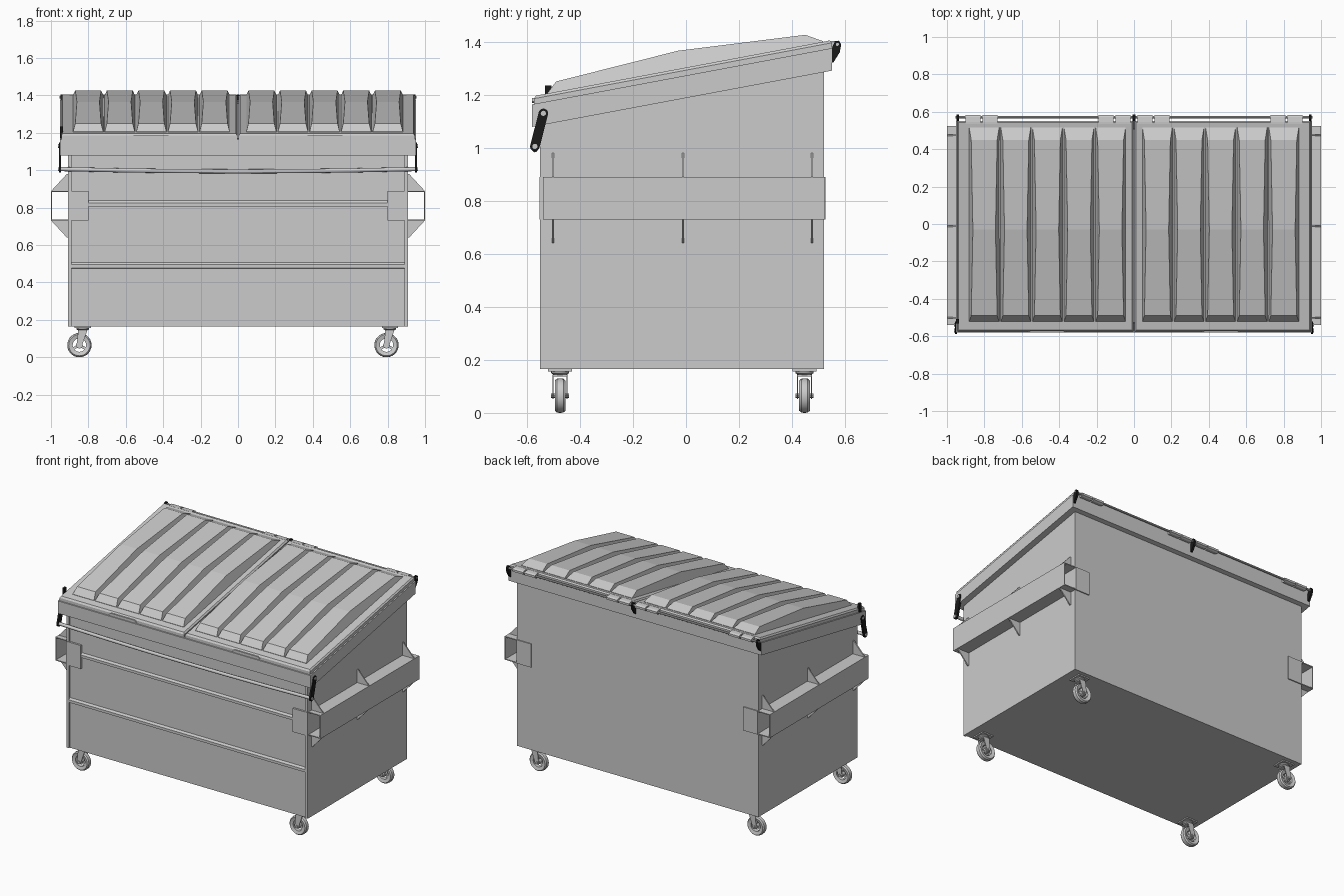
import bpy, bmesh, math
from mathutils import Vector

if "Cube" in bpy.data.objects:
    bpy.data.objects.remove(bpy.data.objects["Cube"])

BLACK = bpy.data.materials.new("black_paint")
BLACK.diffuse_color = (0.01, 0.01, 0.01, 1)
BLACK.use_nodes = True
BLACK.node_tree.nodes["Principled BSDF"].inputs["Base Color"].default_value = BLACK.diffuse_color


def finish(name, bm, mat=None, smooth=False):
    bmesh.ops.recalc_face_normals(bm, faces=bm.faces[:])
    me = bpy.data.meshes.new(name)
    bm.to_mesh(me)
    bm.free()
    ob = bpy.data.objects.new(name, me)
    bpy.context.collection.objects.link(ob)
    if mat:
        me.materials.append(mat)
    if smooth:
        bpy.ops.object.select_all(action='DESELECT')
        ob.select_set(True)
        bpy.context.view_layer.objects.active = ob
        bpy.ops.object.shade_smooth_by_angle(angle=math.radians(35))
    return ob


def loft(name, loops, caps=True, cyclic=False, mat=None, smooth=False):
    """Skin a list of equal-length closed loops."""
    bm = bmesh.new()
    rings = [[bm.verts.new(p) for p in lp] for lp in loops]
    pairs = list(zip(rings, rings[1:])) + ([(rings[-1], rings[0])] if cyclic else [])
    for a, b in pairs:
        for i in range(len(a)):
            j = (i + 1) % len(a)
            bm.faces.new((a[i], a[j], b[j], b[i]))
    if caps and not cyclic:
        bm.faces.new(rings[0])
        bm.faces.new(rings[-1])
    return finish(name, bm, mat, smooth)


def prism(name, pts, axis, a, b, mat=None, smooth=False):
    """Extrude a 2D profile along x (pts are y,z) or y (pts are x,z)."""
    put = (lambda p, t: (t, p[0], p[1])) if axis == 'x' else (lambda p, t: (p[0], t, p[1]))
    return loft(name, [[put(p, t) for p in pts] for t in (a, b)], mat=mat, smooth=smooth)


def box(name, x0, x1, y0, y1, z0, z1, mat=None):
    return prism(name, [(y0, z0), (y1, z0), (y1, z1), (y0, z1)], 'x', x0, x1, mat)


def circle(cx, cz, r, n=16):
    return [(cx + r * math.cos(2 * math.pi * i / n), cz + r * math.sin(2 * math.pi * i / n)) for i in range(n)]


def stadium(p, q, r, n=8):
    """Rounded-end link outline around the segment p-q."""
    a = math.atan2(q[1] - p[1], q[0] - p[0])
    out = []
    for c, start in ((q, a - math.pi / 2), (p, a + math.pi / 2)):
        out += [(c[0] + r * math.cos(start + math.pi * i / n), c[1] + r * math.sin(start + math.pi * i / n))
                for i in range(n + 1)]
    return out


def slope(y):
    """Height of the sloping top of the rim."""
    return 1.165 + 0.1875 * (y + 0.575)


def rect(x0, x1, y0, y1, dz=None, z=0):
    return [(x, y, z if dz is None else slope(y) + dz) for x, y in ((x0, y0), (x1, y0), (x1, y1), (x0, y1))]


# Hollow body with sloping top
loft("bin_body", [rect(-.91, .91, -.54, .52, z=.165), rect(-.91, .91, -.54, .52, -.01),
                  rect(-.895, .895, -.525, .505, -.01), rect(-.895, .895, -.525, .505, z=.18)])

# Sloping rim band around the top
loft("rim_band", [rect(-.953, .953, -.58, .55, -.085), rect(-.953, .953, -.58, .55, 0),
                  rect(-.9, .9, -.53, .51, 0), rect(-.9, .9, -.53, .51, -.085)], cyclic=True)

# Folded stiffening ribs across the front
for z, w in ((.475, .89), (.805, .8)):
    prism("front_rib", [(-.538, z), (-.55, z + .002), (-.55, z + .02), (-.538, z + .035)], 'x', -w, w)

# Side parts: corner flange, fork sleeve, patches, gussets
for s in (-1, 1):
    box("corner_flange", s * .89, s * .91, -.55, -.535, .165, 1.085)
    t = .006
    prism("fork_sleeve", [(s * x, z) for x, z in
          ((.905, .73), (1, .73), (1, .89), (.905, .89), (.905, .89 - t), (1 - t, .89 - t), (1 - t, .73 + t), (.905, .73 + t))],
          'y', -.54, .525)
    box("front_patch", s * .80, s * .91, -.553, -.538, .73, .89)
    box("back_patch", s * .80, s * .91, .518, .527, .73, .89)
    for y in (-.502, -.012, .475):
        for z0, z1 in ((.89, .98), (.73, .64)):
            prism("sleeve_gusset", [(s * .908, z0), (s * .998, z0), (s * .915, z1), (s * .908, z1)], 'y', y - .004, y + .004)

    # Lock bar link with its pivots
    prism("lock_bar_link", stadium((-.57, 1.005), (-.538, 1.13), .018), 'x', s * .946, s * .958, BLACK)
    for y, z in ((-.57, 1.005), (-.538, 1.13)):
        prism("link_pivot", circle(y, z, .01, 12), 'x', s * .93, s * .963, smooth=True)

# Slightly sagging lock bar
path = [Vector((x / 10, -.57, 1.006 - .012 * (1 - (x / 9.5) ** 2))) for x in (-9.5, -6, -3, 0, 3, 6, 9.5)]
loft("lock_bar", [[(p.x, y, z) for y, z in circle(p.y, p.z, .011, 12)] for p in path], smooth=True)

# Lids with five tapered ribs each
stations = ((-.522, 1.207), (-.49, 1.25), (-.03, 1.366), (.45, 1.426), (.517, 1.402))
for s in (-1, 1):
    x0, x1 = sorted((s * .004, s * .945))
    loft("lid_panel", [rect(x0, x1, -.574, .55, 0), rect(x0, x1, -.574, .55, .02),
                       rect(x0 + .008, x1 - .008, -.566, .542, .03)])
    for i in range(5):
        c = s * (.125 + .169 * i)
        loops = []
        for y, z in stations:
            base = slope(y) + .025
            h = max(z - base - .005, 0)
            w = .081 - .3 * h
            loops.append([(c - .082, y, base), (c - w, y, z), (c + w, y, z), (c + .082, y, base)])
        loft("lid_rib", loops)
    # Handle lip at the front edge
    hx = s * .465
    prism("lid_handle", [(hx - .105, 1.175), (hx - .09, 1.168), (hx + .09, 1.168), (hx + .105, 1.175),
                         (hx + .09, 1.187), (hx - .09, 1.187)], 'y', -.581, -.56)
    # Hinge knuckles
    for k in (.02, .11, .73, .82):
        a, b = s * k, s * (k + .08)
        prism("hinge_knuckle", [(.535, 1.378), (.572, 1.374), (.584, 1.38), (.584, 1.394), (.572, 1.401), (.535, 1.404)],
              'x', a, b)

# Hinge rod and black hinge lugs
prism("hinge_rod", circle(.571, 1.388, .007, 10), 'x', -.945, .945, smooth=True)
for x in (-.942, 0, .942):
    prism("hinge_lug", [(.548, 1.32), (.556, 1.322), (.58, 1.36), (.585, 1.39), (.577, 1.404),
                        (.562, 1.402), (.55, 1.375)], 'x', x - .007, x + .007, BLACK)
    prism("hinge_pin", circle(.571, 1.39, .006, 10), 'x', x - .012, x + .012)

# Small lid latch on the left front corner
box("lid_latch", -.952, -.936, -.532, -.508, 1.165, 1.235, BLACK)

# Swivel casters
for px in (-.83, .812):
    for y in (-.475, .447):
        wx, wz = px - .018, .065
        box("caster_plate", px - .043, px + .043, y - .045, y + .045, .157, .166)
        loft("caster_swivel", [[(a, b, z) for a, b in circle(px, y, r)] for r, z in
                               ((.034, .158), (.034, .15), (.022, .142))], smooth=True)
        box("fork_crown", px - .022, px + .022, y - .028, y + .028, .137, .145)
        ring = [(.036, -.014), (.057, -.02), (.064, -.012), (.065, 0), (.064, .012), (.057, .02), (.036, .014)]
        loft("caster_tyre", [[(a, y + dy, b) for a, b in circle(wx, wz, r, 28)] for r, dy in ring],
             cyclic=True, smooth=True)
        prism("wheel_hub", circle(wx, wz, .018), 'y', y - .02, y + .02, smooth=True)
        for k in range(3):
            a = math.pi / 2 + k * 2 * math.pi / 3
            tip = (wx + .04 * math.cos(a), wz + .04 * math.sin(a))
            prism("wheel_spoke", stadium((wx, wz), tip, .007, 3), 'y', y - .008, y + .008)
        prism("wheel_axle", circle(wx, wz, .008, 8), 'y', y - .034, y + .034)
        for d in (-1, 1):
            prism("caster_fork", [(px - .024, .144), (wx - .015, wz), (wx - .008, wz - .013), (wx + .008, wz - .013),
                                  (wx + .015, wz), (px + .024, .144)], 'y', y + d * .024, y + d * .028)
